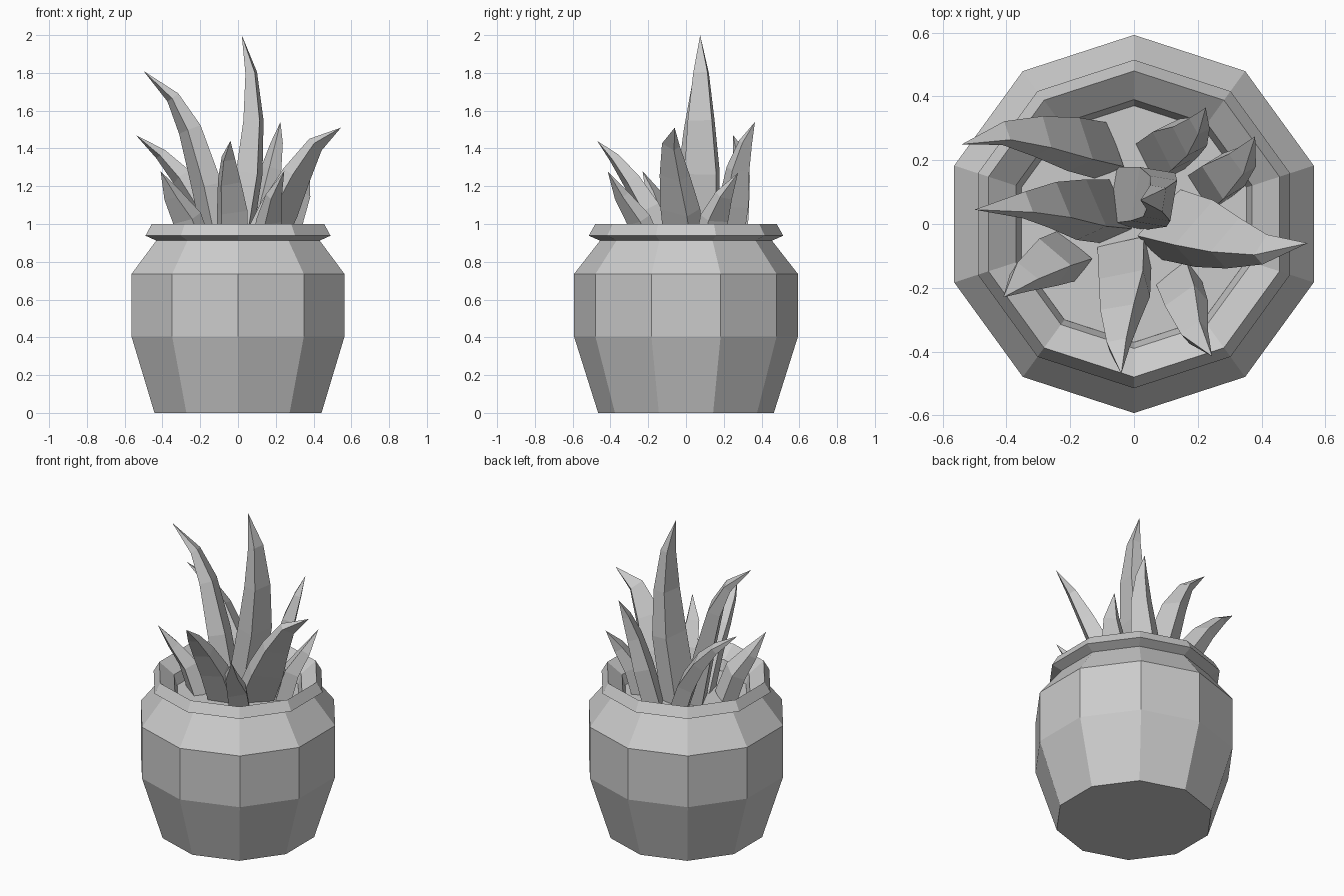
import bpy, bmesh
from math import radians, cos, sin
from mathutils import Vector

cube = bpy.data.objects.get("Cube")
if cube:
    bpy.data.objects.remove(cube, do_unlink=True)

grey = bpy.data.materials.new("plain_grey")
grey.use_nodes = True
grey.diffuse_color = (0.6, 0.6, 0.6, 1)
grey.node_tree.nodes["Principled BSDF"].inputs["Base Color"].default_value = (0.6, 0.6, 0.6, 1)


def finish(bm, name):
    bmesh.ops.recalc_face_normals(bm, faces=bm.faces)
    mesh = bpy.data.meshes.new(name)
    bm.to_mesh(mesh)
    bm.free()
    mesh.materials.append(grey)
    obj = bpy.data.objects.new(name, mesh)
    bpy.context.collection.objects.link(obj)
    return obj


def bridge(bm, rings):
    """Join successive rings of vertices with quads."""
    for a, b in zip(rings, rings[1:]):
        n = len(a)
        for i in range(n):
            j = (i + 1) % n
            bm.faces.new((a[i], a[j], b[j], b[i]))


def lathe(name, profile, sides=10):
    """Faceted turned shape, closed at both ends, with a corner facing front."""
    bm = bmesh.new()
    rings = []
    for r, z in profile:
        angles = [radians(90 + 360 * i / sides) for i in range(sides)]
        rings.append([bm.verts.new((r * cos(a), r * sin(a), z)) for a in angles])
    bridge(bm, rings)
    bm.faces.new(rings[0])
    bm.faces.new(rings[-1])
    return finish(bm, name)


def leaf(name, path, width, thick, roll):
    """Four-sided tapering blade swept along a path to a point."""
    pts = [Vector(p) for p in path]
    lean = pts[-1] - pts[0]
    lean.z = 0
    side = Vector((0, 0, 1)).cross(lean).normalized()
    c, s = cos(radians(roll)), sin(radians(roll))
    taper = (1, 0.95, 0.72, 0.42) if len(pts) == 5 else (1, 0.95, 0.6)
    bm = bmesh.new()
    rings = []
    for i, k in enumerate(taper):
        tangent = (pts[i + 1] - pts[max(i - 1, 0)]).normalized()
        across = (side - tangent * side.dot(tangent)).normalized()
        inner = tangent.cross(across)
        u = (across * c + inner * s) * width * k / 2
        v = (inner * c - across * s) * thick * k / 2
        rings.append([bm.verts.new(pts[i] + q) for q in (u + v, v - u, -u - v, u - v)])
    bridge(bm, rings)
    bm.faces.new(rings[0])
    tip = bm.verts.new(pts[-1])
    last = rings[-1]
    for i in range(4):
        bm.faces.new((last[i], last[(i + 1) % 4], tip))
    return finish(bm, name)


# Pot: belly, neck, flared rim, and the sloping inside of the mouth
lathe("pot", [(0.465, 0), (0.593, 0.405), (0.593, 0.735), (0.455, 0.912),
              (0.515, 0.938), (0.48, 1.0), (0.39, 0.93), (0.37, 0.86)])

# Soil
lathe("soil", [(0.375, 0.84), (0.371, 0.865)])

# Leaves
leaf("tall_centre_leaf", [(-0.01, 0.08, 0.85), (0.06, 0.085, 1.27), (0.082, 0.08, 1.55),
                          (0.07, 0.08, 1.8), (0.02, 0.075, 2.0)], 0.18, 0.12, 0)
leaf("tall_right_leaf", [(-0.09, 0.04, 0.85), (-0.165, 0.045, 1.2), (-0.255, 0.06, 1.5),
                         (-0.345, 0.06, 1.67), (-0.5, 0.045, 1.81)], 0.17, 0.11, 25)
leaf("back_right_leaf", [(-0.1, 0.23, 0.85), (-0.19, 0.25, 1.08), (-0.3, 0.275, 1.25),
                         (-0.41, 0.285, 1.37), (-0.54, 0.25, 1.47)], 0.15, 0.1, 25)
leaf("short_right_leaf", [(-0.21, -0.1, 0.85), (-0.27, -0.12, 1.03),
                          (-0.345, -0.165, 1.15), (-0.41, -0.23, 1.28)], 0.14, 0.09, 20)
leaf("front_leaf", [(-0.03, -0.1, 0.85), (-0.03, -0.2, 1.08), (-0.045, -0.29, 1.23),
                    (-0.05, -0.38, 1.35), (-0.04, -0.47, 1.44)], 0.15, 0.1, 15)
leaf("short_front_leaf", [(0.14, -0.18, 0.85), (0.165, -0.25, 1.02),
                          (0.19, -0.34, 1.15), (0.245, -0.415, 1.28)], 0.12, 0.08, 15)
leaf("broad_left_leaf", [(0.11, 0.0, 0.85), (0.22, -0.03, 1.08), (0.31, -0.06, 1.26),
                         (0.41, -0.08, 1.42), (0.545, -0.06, 1.51)], 0.2, 0.11, -35)
leaf("short_left_leaf", [(0.24, 0.12, 0.85), (0.28, 0.15, 1.03),
                         (0.34, 0.2, 1.15), (0.38, 0.275, 1.27)], 0.13, 0.09, -15)
leaf("back_left_leaf", [(0.08, 0.21, 0.85), (0.13, 0.25, 1.1), (0.175, 0.275, 1.29),
                        (0.205, 0.315, 1.43), (0.225, 0.365, 1.54)], 0.14, 0.1, -20)
